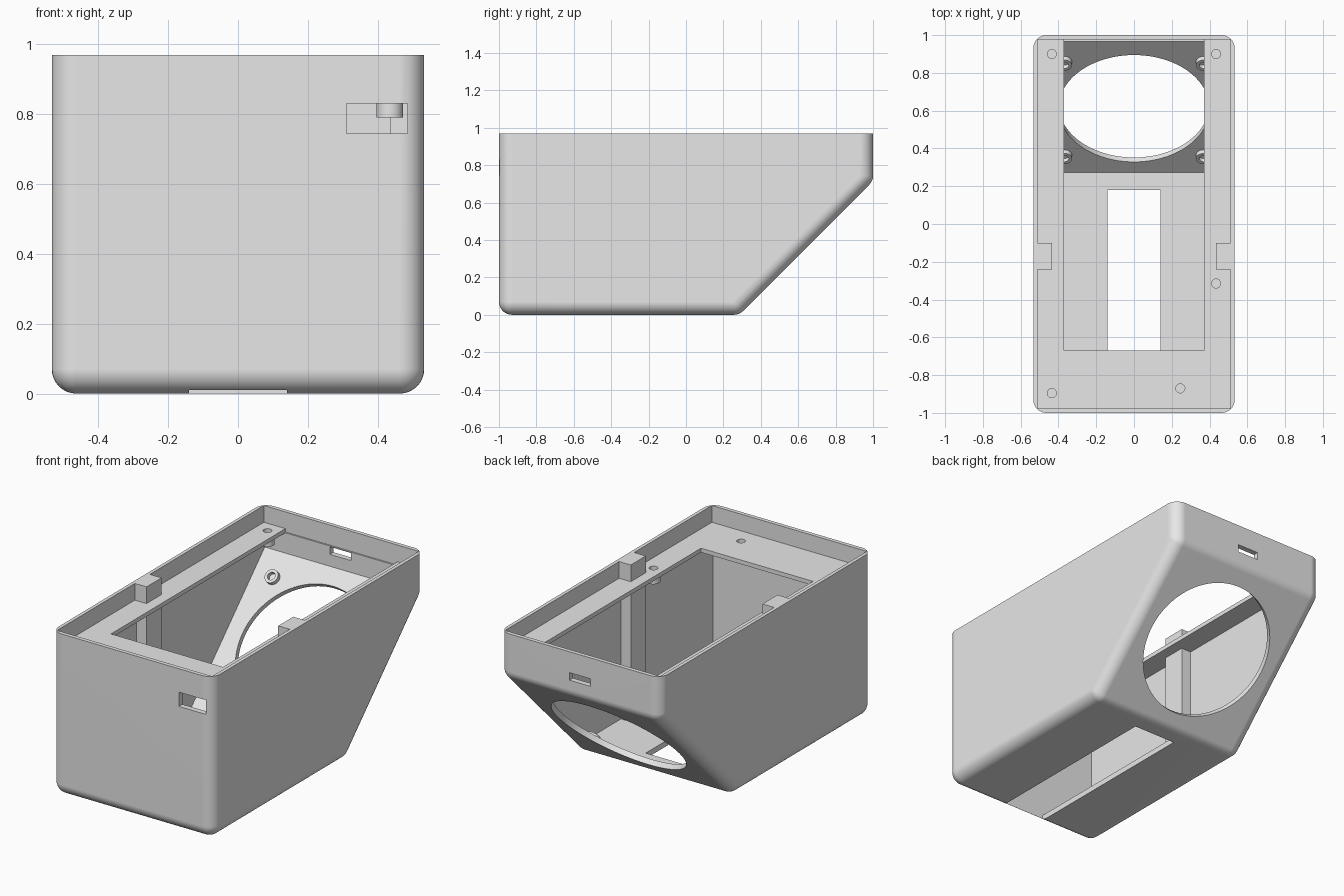
import bpy, bmesh, math
from mathutils import Vector, Matrix

if "Cube" in bpy.data.objects:
    bpy.data.objects.remove(bpy.data.objects["Cube"])

W, H, R, T = 0.533, 0.97, 0.07, 0.033   # half width, height, edge radius, wall
SLOPE = 0.285                           # sloped face lies on z = y - SLOPE
LEDGE_TOP, LEDGE_LOW = 0.87, 0.845
NORMAL = Vector((0, -1, 1)).normalized()  # slope normal, pointing inwards

grey = bpy.data.materials.new("plain_grey")
grey.diffuse_color = (0.8, 0.8, 0.8, 1)
grey.use_nodes = True
grey.node_tree.nodes["Principled BSDF"].inputs["Base Color"].default_value = grey.diffuse_color


def make(name, bm):
    bmesh.ops.recalc_face_normals(bm, faces=bm.faces[:])
    me = bpy.data.meshes.new(name)
    bm.to_mesh(me)
    bm.free()
    me.materials.append(grey)
    ob = bpy.data.objects.new(name, me)
    bpy.context.collection.objects.link(ob)
    return ob


def box(name, x0, x1, y0, y1, z0, z1):
    bm = bmesh.new()
    m = Matrix.Translation(((x0 + x1) / 2, (y0 + y1) / 2, (z0 + z1) / 2))
    bmesh.ops.create_cube(bm, size=1, matrix=m @ Matrix.Diagonal((x1 - x0, y1 - y0, z1 - z0, 1)))
    return make(name, bm)


def rod(name, a, b, r, n=32):
    a, b = Vector(a), Vector(b)
    bm = bmesh.new()
    m = Matrix.Translation((a + b) / 2) @ (b - a).to_track_quat('Z', 'Y').to_matrix().to_4x4()
    bmesh.ops.create_cone(bm, cap_ends=True, segments=n, radius1=r, radius2=r,
                          depth=(b - a).length, matrix=m)
    return make(name, bm)


def cut(ob, *cutters):
    for c in cutters:
        mod = ob.modifiers.new("cut", 'BOOLEAN')
        mod.operation, mod.solver, mod.object = 'DIFFERENCE', 'EXACT', c
        bpy.context.view_layer.objects.active = ob
        bpy.ops.object.modifier_apply(modifier=mod.name)
        bpy.data.objects.remove(c)


def inset_corners(d):
    """Lower profile corners (y, z) moved inwards by d."""
    k = math.sqrt(2) * d - SLOPE
    return [(-1 + d, d), (d - k, d), (1 - d, 1 - d + k)]


# Rounded outer body: hull around balls at the lower corners and rings at the rim
bm = bmesh.new()
for s in (-1, 1):
    x = s * (W - R)
    for y, z in inset_corners(R):
        bmesh.ops.create_uvsphere(bm, u_segments=32, v_segments=16, radius=R,
                                  matrix=Matrix.Translation((x, y, z)))
    for y in (-1 + R, 1 - R):
        bmesh.ops.create_circle(bm, segments=32, radius=R,
                                matrix=Matrix.Translation((x, y, H)))
bmesh.ops.delete(bm, geom=bm.faces[:], context='FACES_ONLY')
bmesh.ops.delete(bm, geom=bm.edges[:], context='EDGES_FACES') if bm.edges and not bm.verts else None
hull = bmesh.ops.convex_hull(bm, input=bm.verts[:], use_existing_faces=False)
keep = {v for f in bm.faces for v in f.verts}
bmesh.ops.delete(bm, geom=[v for v in bm.verts if v not in keep], context='VERTS')
bmesh.ops.delete(bm, geom=[e for e in bm.edges if not e.link_faces], context='EDGES')
bmesh.ops.dissolve_limit(bm, angle_limit=0.01, verts=bm.verts[:], edges=bm.edges[:])
shell = make("shell", bm)

# Hollow interior with sharp corners
bm = bmesh.new()
section = inset_corners(T) + [(1 - T, 1.2), (-1 + T, 1.2)]
face = bm.faces.new([bm.verts.new((-0.5, y, z)) for y, z in section])
ext = bmesh.ops.extrude_face_region(bm, geom=[face])
bmesh.ops.translate(bm, vec=(1.0, 0, 0),
                    verts=[v for v in ext["geom"] if isinstance(v, bmesh.types.BMVert)])
cavity = make("cavity", bm)

# Round opening in the slope, rim recess and slots
centre = Vector((0, 0.635, 0.635 - SLOPE))
cut(shell, cavity,
    box("rim_recess", -0.512, 0.512, -0.976, 0.976, 0.85, 1.2),
    rod("round_opening", centre - NORMAL * 0.15, centre + NORMAL * 0.15, 0.4, 96),
    box("floor_slot", -0.14, 0.14, -0.967, 0.18, -0.1, 0.06),
    box("front_slot", 0.31, 0.485, -1.1, -0.94, 0.745, 0.83),
    box("back_slot", -0.07, 0.07, 0.94, 1.1, 0.8, 0.845))

# Ledge inside the rim, open in the middle and at the back
ledge = box("ledge", -0.512, 0.512, -0.976, 0.976, LEDGE_LOW, LEDGE_TOP)
cut(ledge, box("ledge_opening", -0.37, 0.37, -0.67, 1.1, 0.7, 1.0),
    rod("cable_hole", (0.245, -0.87, 0.7), (0.245, -0.87, 1), 0.024))
parts = [shell, ledge]

# Screw bosses under the ledge
for x, y in ((-0.435, 0.9), (0.435, 0.9), (-0.435, -0.895), (0.435, -0.315)):
    cut(ledge, rod("hole", (x, y, 0.8), (x, y, 1), 0.024))
    boss = rod("ledge_boss", (x, y, 0.79), (x, y, 0.85), 0.038)
    cut(boss, rod("hole", (x, y, 0.8), (x, y, 1), 0.024))
    parts.append(boss)

for s in (-1, 1):
    # Side posts with tabs above the ledge
    for name, inner, outer, z0, z1 in (("side_post", 0.435, 0.51, 0.02, 0.85),
                                       ("side_tab", 0.435, 0.512, 0.86, H)):
        x0, x1 = sorted((s * inner, s * outer))
        parts.append(box(name, x0, x1, -0.242, -0.1, z0, z1))
    # Screw bosses around the round opening
    for d in (-0.247, 0.247):
        p = centre + Vector((s * 0.368, d, d))
        boss = rod("slope_boss", p + NORMAL * 0.015, p + NORMAL * 0.06, 0.04)
        cut(boss, rod("hole", p + NORMAL * 0.035, p + NORMAL * 0.1, 0.023))
        parts.append(boss)

# Smooth rounded areas, keep edges sharp
for ob in parts:
    bpy.ops.object.select_all(action='DESELECT')
    ob.select_set(True)
    bpy.context.view_layer.objects.active = ob
    bpy.ops.object.shade_smooth_by_angle(angle=math.radians(30))
    mod = ob.modifiers.new("flat_normals", 'WEIGHTED_NORMAL')
    mod.keep_sharp = True
